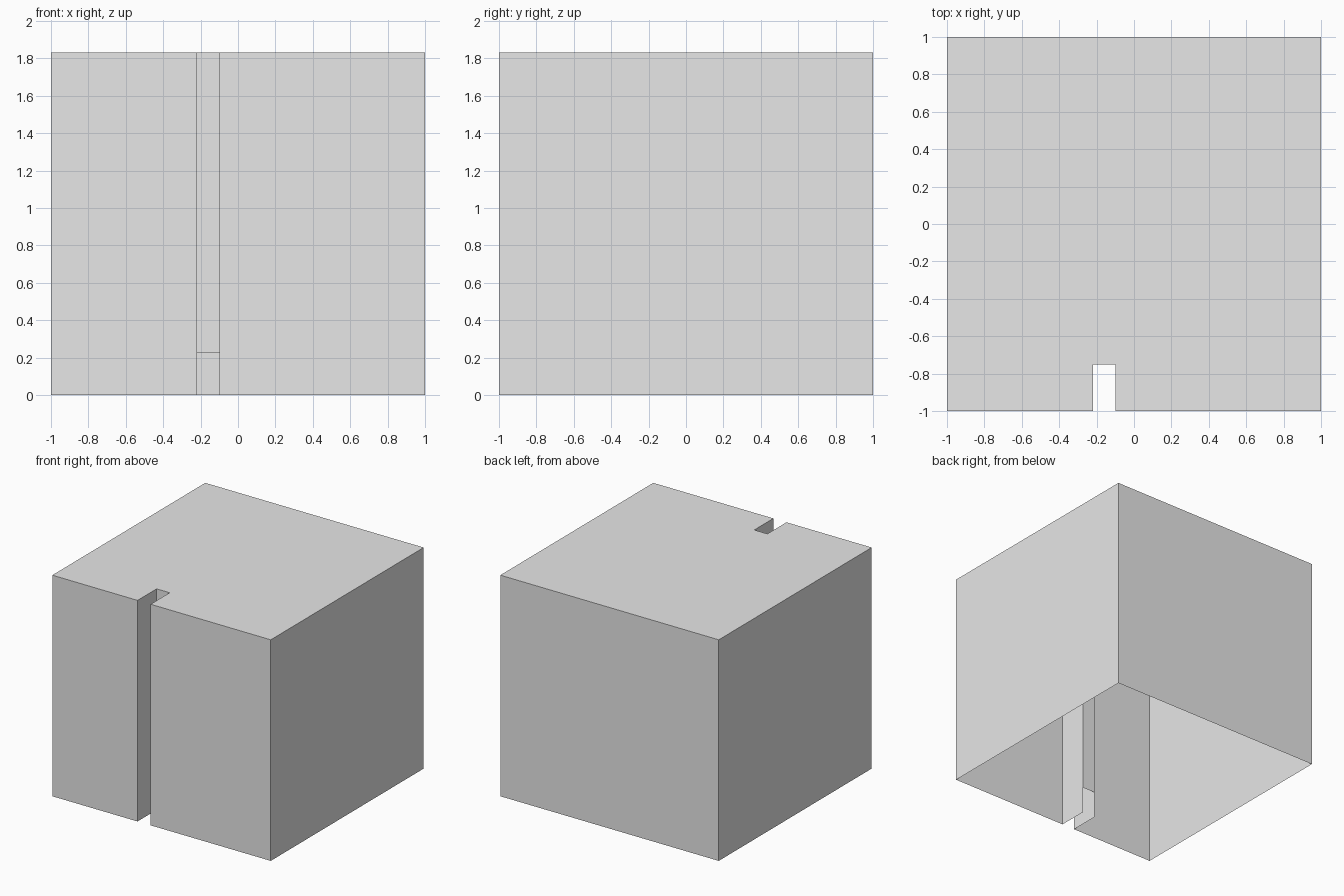
import bpy
import bmesh

if "Cube" in bpy.data.objects:
    bpy.data.objects.remove(bpy.data.objects["Cube"])

HEIGHT = 1.83
SLOT_L, SLOT_R, SLOT_Y = -0.22, -0.10, -0.75   # slot in the front wall
GAP_Z = 0.227                                  # opening under the slot's back wall

grey = bpy.data.materials.new("plain_grey")
grey.diffuse_color = (0.8, 0.8, 0.8, 1.0)
grey.use_nodes = True
grey.node_tree.nodes["Principled BSDF"].inputs["Base Color"].default_value = grey.diffuse_color

# Footprint, counter-clockwise from above, notched at the front
footprint = [(-1, -1), (SLOT_L, -1), (SLOT_L, SLOT_Y), (SLOT_R, SLOT_Y),
             (SLOT_R, -1), (1, -1), (1, 1), (-1, 1)]
SLOT_BACK = 2  # index of the footprint edge that forms the slot's back wall

bm = bmesh.new()
top = [bm.verts.new((x, y, HEIGHT)) for x, y in footprint]
base = [bm.verts.new((x, y, 0)) for x, y in footprint]

# Roof panel; the underside stays open
bm.faces.new(top)

# Thin walls; the slot's back wall stops above the floor
for i in range(len(footprint)):
    j = (i + 1) % len(footprint)
    if i == SLOT_BACK:
        low = [bm.verts.new((*footprint[k], GAP_Z)) for k in (i, j)]
    else:
        low = [base[i], base[j]]
    bm.faces.new((low[0], low[1], top[j], top[i]))

mesh = bpy.data.meshes.new("slotted_box_shell")
bm.to_mesh(mesh)
bm.free()
mesh.materials.append(grey)
box = bpy.data.objects.new("slotted_box_shell", mesh)
bpy.context.collection.objects.link(box)
